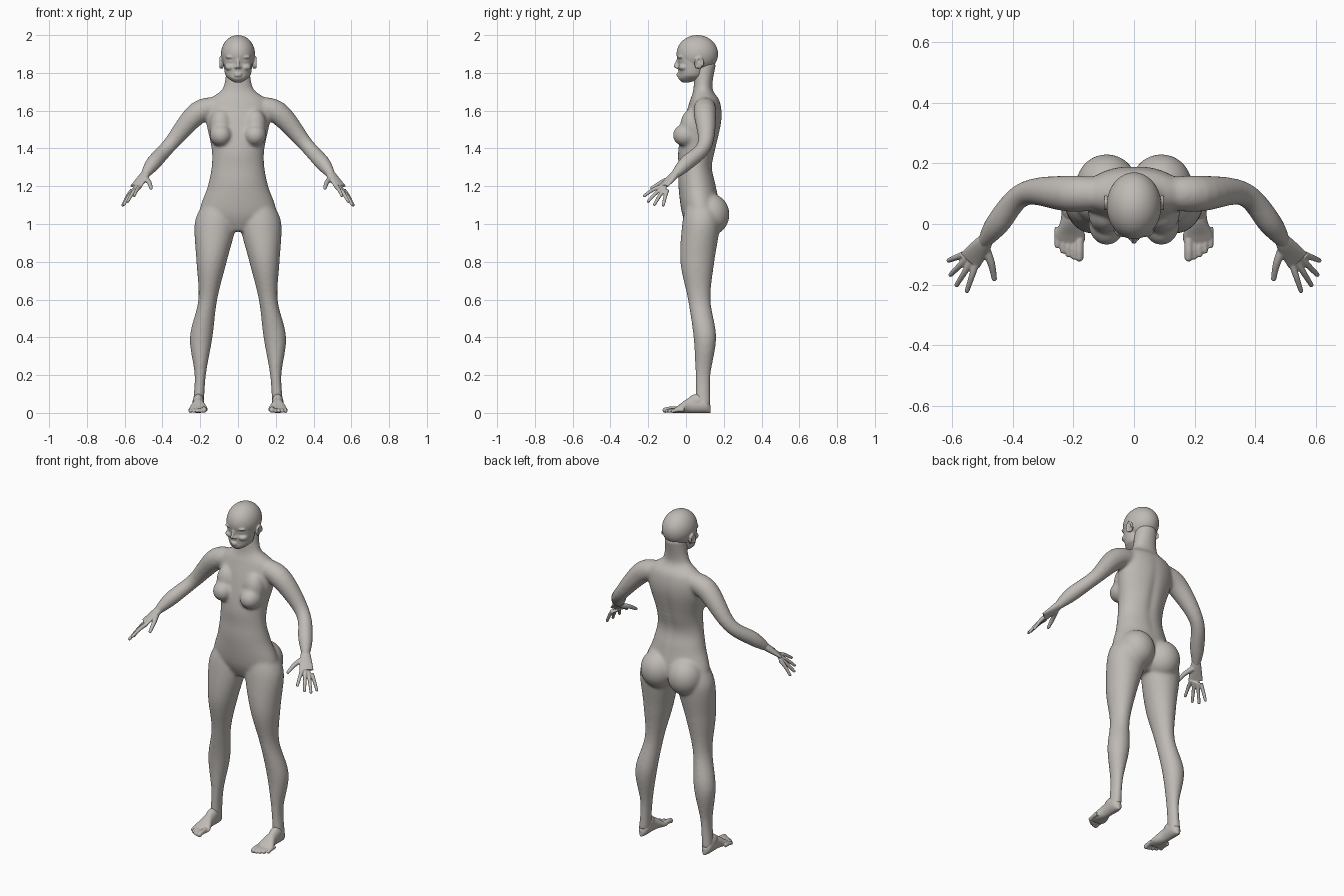
import bpy
import bmesh
from math import sin, cos, pi, tau, exp
from mathutils import Vector, Matrix

default_cube = bpy.data.objects.get("Cube")
if default_cube:
    bpy.data.objects.remove(default_cube, do_unlink=True)

skin = bpy.data.materials.new("grey_clay_skin")
skin.use_nodes = True
skin.diffuse_color = (.52, .49, .46, 1)
shader = next(node for node in skin.node_tree.nodes if node.type == 'BSDF_PRINCIPLED')
shader.inputs["Base Color"].default_value = skin.diffuse_color
shader.inputs["Roughness"].default_value = .7

RIGHTWARD = Vector((1, 0, 0))
BACKWARD = Vector((0, 1, 0))
UPWARD = Vector((0, 0, 1))
LEFT, RIGHT = 1, -1


def blend_rows(before, start, end, after, factor):
    """One point on a smooth curve through neighbouring rows of numbers."""
    result = []
    for a, b, c, d in zip(before, start, end, after):
        tangent_in, tangent_out = (c - a) / 2, (d - b) / 2
        rest = c - b
        bend = (tangent_in - rest) * (1 - factor) + (rest - tangent_out) * factor
        result.append(b + rest * factor + bend * factor * (1 - factor))
    return result


def smooth_rows(rows, steps=6):
    """Fill in extra rows along the curve."""
    last = len(rows) - 1
    filled = []
    for index in range(last):
        before, after = rows[max(index - 1, 0)], rows[min(index + 2, last)]
        for step in range(steps):
            filled.append(blend_rows(before, rows[index], rows[index + 1], after, step / steps))
    return filled + [list(rows[last])]


def loft(shape, rows, side=LEFT, axis=None, reference=UPWARD, sides=48):
    """Skin rings given as x, y, z, half width, half depth; axis fixes the ring plane."""
    rows = smooth_rows(rows)
    centres = [Vector(row[:3]) for row in rows]
    last = len(rows) - 1
    rings = []
    for index, (centre, row) in enumerate(zip(centres, rows)):
        along = axis or (centres[min(index + 1, last)] - centres[max(index - 1, 0)]).normalized()
        across = reference.cross(along).normalized()
        deep = along.cross(across)
        ring = []
        for corner in range(sides):
            angle = tau * corner / sides
            point = centre + across * cos(angle) * row[3] + deep * sin(angle) * row[-1]
            point.x *= side
            ring.append(shape.verts.new(point))
        rings.append(ring)
    for lower, upper in zip(rings, rings[1:]):
        for corner in range(sides):
            previous = corner - 1
            shape.faces.new((lower[previous], lower[corner], upper[corner], upper[previous]))
    shape.faces.new(rings[0])
    shape.faces.new(rings[-1])


def ball(shape, centre, radii, side=LEFT):
    """Ellipsoid, mirrored when side is RIGHT."""
    x, y, z = centre
    matrix = Matrix.Translation((x * side, y, z)) @ Matrix.Diagonal((*radii, 1))
    bmesh.ops.create_uvsphere(shape, u_segments=48, v_segments=32, radius=1, matrix=matrix)


def tube(shape, points, start_radius, end_radius, side=LEFT, reference=UPWARD):
    """Tapered round limb with a rounded tip."""
    last = len(points) - 1
    rows = [(*point, start_radius + (end_radius - start_radius) * index / last)
            for index, point in enumerate(points)]
    loft(shape, rows, side, reference=reference, sides=16)
    ball(shape, points[last], [end_radius] * 3, side)


def dent(shape, centre, sizes, push):
    """Push the nearby surface along y with a soft falloff, on both sides."""
    for vert in shape.verts:
        point = (abs(vert.co.x), vert.co.y, vert.co.z)
        distance = sum(((p - c) / size) ** 2 for p, c, size in zip(point, centre, sizes))
        vert.co.y += push * exp(-distance)


def finish(name, shape, voxel_size, smoothing):
    """Fuse the overlapping forms into one smooth skin."""
    bmesh.ops.recalc_face_normals(shape, faces=shape.faces)
    mesh = bpy.data.meshes.new(name)
    shape.to_mesh(mesh)
    shape.free()
    mesh.materials.append(skin)
    for face in mesh.polygons:
        face.use_smooth = True
    part = bpy.data.objects.new(name, mesh)
    bpy.context.collection.objects.link(part)
    fuse = part.modifiers.new("fuse", 'REMESH')
    fuse.mode = 'VOXEL'
    fuse.voxel_size = voxel_size
    fuse.use_smooth_shade = True
    soften = part.modifiers.new("soften", 'SMOOTH')
    soften.factor = .5
    soften.iterations = smoothing


# Torso and neck
body = bmesh.new()
loft(body, [(0, .07, .96, .08, .05), (0, .08, 1.05, .2, .1), (0, .06, 1.2, .16, .1),
            (0, .05, 1.3, .14, .09), (0, .06, 1.4, .14, .1), (0, .09, 1.55, .17, .1),
            (0, .1, 1.65, .16, .08), (0, .09, 1.72, .08, .05), (0, .1, 1.85, .06, .06)],
     axis=UPWARD, reference=BACKWARD)
# Spine groove
dent(body, (0, .17, 1.4), (.02, .06, .2), -.01)

for side in (LEFT, RIGHT):
    # Leg
    loft(body, [(.11, .08, 1.1, .08, .08), (.12, .08, 1, .11, .1), (.14, .06, .8, .08, .09),
                (.16, .07, .6, .05, .06), (.195, .1, .4, .06, .06), (.2, .09, .2, .03, .04),
                (.21, .09, .04, .03, .04)], side, axis=UPWARD, reference=BACKWARD)
    # Buttock, breast and upper chest
    ball(body, (.09, .13, 1.05), (.1, .1, .11), side)
    ball(body, (.09, 0, 1.47), (.06, .07, .06), side)
    ball(body, (.09, .03, 1.52), (.06, .06, .09), side)
    # Shoulder and arm
    loft(body, [(.08, .1, 1.62, .05), (.21, .1, 1.59, .06), (.36, .1, 1.42, .04),
                (.45, 0, 1.32, .04), (.5, -.07, 1.25, .02)], side)
finish("body", body, .007, 20)

# Skull and face
head = bmesh.new()
ball(head, (0, .06, 1.9), (.09, .11, .1))
loft(head, [(0, .03, 1.9, .08, .08), (0, .03, 1.8, .07, .07), (0, .02, 1.77, .05, .06),
            (0, 0, 1.75, .02, .02)], axis=UPWARD, reference=BACKWARD)
# Eye sockets
dent(head, (.03, -.04, 1.86), (.02, .04, .01), .01)
# Nose and lips
tube(head, [(0, -.04, 1.88), (0, -.055, 1.835)], .006, .01, reference=BACKWARD)
for height in (1.785, 1.795):
    ball(head, (0, -.04, height), (.02, .01, .006))
for side in (LEFT, RIGHT):
    # Nostril, eye, brow and cheek
    ball(head, (.01, -.046, 1.83), (.009, .01, .008), side)
    ball(head, (.033, -.024, 1.86), (.014, .012, .01), side)
    ball(head, (.035, -.024, 1.884), (.03, .02, .01), side)
    ball(head, (.04, -.01, 1.83), (.03, .03, .02), side)
    # Ear with a raised rim
    ball(head, (.085, .07, 1.85), (.01, .02, .03), side)
    rim = []
    for step in range(8):
        angle = pi * step / 5 - 1
        rim.append((.094, .07 - .02 * cos(angle), 1.85 + .03 * sin(angle)))
    tube(head, rim, .006, .006, side, RIGHTWARD)
finish("head", head, .004, 4)

for side, label in ((LEFT, "left"), (RIGHT, "right")):
    # Palm and thumb
    hand = bmesh.new()
    loft(hand, [(.48, -.04, 1.28, .02, .02), (.5, -.07, 1.25, .03, .02),
                (.54, -.12, 1.2, .04, .01)], side)
    tube(hand, [(.49, -.08, 1.24), (.47, -.13, 1.22), (.46, -.18, 1.19)], .016, .009, side)
    # Four fingers in a fan, the middle ones longest
    for finger in range(4):
        spread = finger / 3
        knuckle = Vector((.52, -.13, 1.2)).lerp(Vector((.56, -.1, 1.18)), spread)
        tip = Vector((.55, -.22, 1.15)).lerp(Vector((.61, -.12, 1.1)), spread)
        tip += (RIGHTWARD - BACKWARD - UPWARD) * sin(pi * spread) * .016
        middle = knuckle.lerp(tip, .5) + UPWARD * .006
        tube(hand, [knuckle, middle, tip], .012, .008, side)
    finish(label + "_hand", hand, .0035, 3)

    # Foot resting on a flat sole, from heel to ball
    foot = bmesh.new()
    profile = [(.13, .01, .02), (.1, .03, .04), (.02, .03, .04), (-.04, .05, .02), (-.07, .04, .01)]
    loft(foot, [(.21, y, height, width, height) for y, width, height in profile],
         side, axis=-BACKWARD)
    # Instep
    ball(foot, (.21, .06, .06), (.03, .05, .04), side)
    # Toes, each shorter than the last, the first one thickest
    for toe in range(5):
        radius = .01 if toe else .014
        tip = Vector((.18 + .018 * toe, .0025 * toe ** 2 - .11, radius))
        root = tip + BACKWARD * .06 + UPWARD * .006
        tube(foot, [root, root.lerp(tip, .6) + UPWARD * .003, tip], radius, radius, side)
    finish(label + "_foot", foot, .0035, 3)
